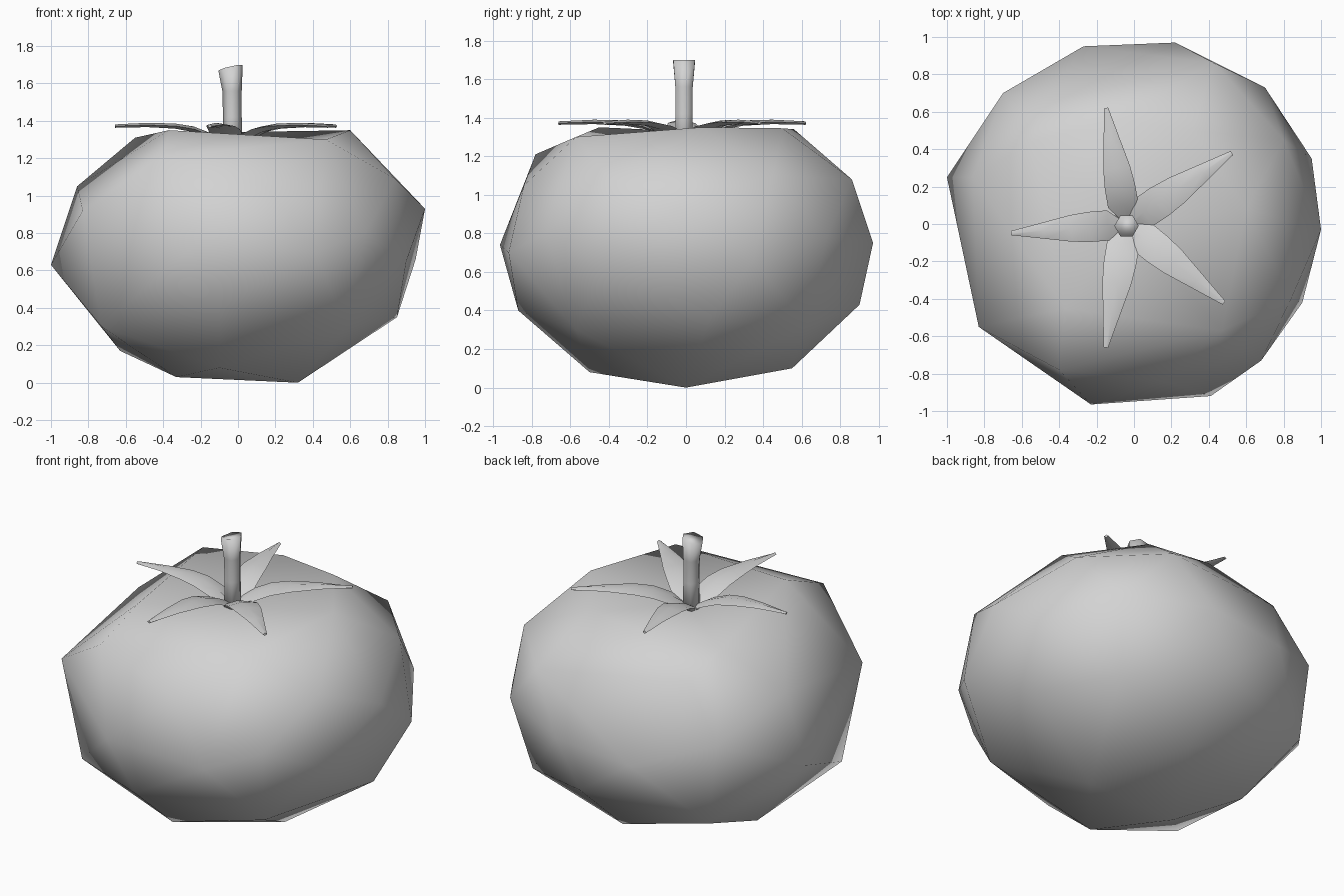
import bpy
import bmesh
from math import cos, sin, pi, radians
from mathutils import Vector, Matrix

default_cube = bpy.data.objects.get("Cube")
if default_cube:
    bpy.data.objects.remove(default_cube, do_unlink=True)


def make_material(name, colour):
    material = bpy.data.materials.new(name)
    material.use_nodes = True
    material.diffuse_color = colour
    shader = material.node_tree.nodes["Principled BSDF"]
    shader.inputs["Base Color"].default_value = colour
    return material


plain_grey = make_material("plain_grey", (0.65, 0.65, 0.65, 1))


def finish(bm, name, smooth_angle):
    """Turn the bmesh into a smooth-shaded object with the shared material."""
    bmesh.ops.recalc_face_normals(bm, faces=bm.faces)
    mesh = bpy.data.meshes.new(name)
    bm.to_mesh(mesh)
    bm.free()
    mesh.materials.append(plain_grey)
    obj = bpy.data.objects.new(name, mesh)
    bpy.context.scene.collection.objects.link(obj)
    bpy.ops.object.select_all(action="DESELECT")
    obj.select_set(True)
    bpy.context.view_layer.objects.active = obj
    bpy.ops.object.shade_smooth_by_angle(angle=radians(smooth_angle))
    return obj


def loft(bm, sections):
    """Skin a closed tube through equal-length rings of points."""
    rings = [[bm.verts.new(point) for point in section] for section in sections]
    for lower, upper in zip(rings, rings[1:]):
        for i in range(len(lower)):
            j = (i + 1) % len(lower)
            bm.faces.new((lower[i], lower[j], upper[j], upper[i]))
    bm.faces.new(rings[0][::-1])
    bm.faces.new(rings[-1])


# Fruit body: a faceted, slightly lopsided hull through five uneven outlines
rim = [(.6, .08, 1.35), (.47, -.57, 1.3), (-.37, -.45, 1.35),
       (-.55, .44, 1.31), (-.08, .56, 1.34), (.31, .5, 1.345)]
shoulder = [(-.86, .25, 1.05), (-.4, -.78, 1.21), (.43, .86, 1.08), (.8, .45, 1.1),
            (.84, -.4, 1.09), (.15, -.84, 1.05), (-.48, .65, 1.17)]
widest = [(-1, .25, .63), (-.7, .7, .84), (-.27, .95, .7), (.22, .97, .75),
          (.7, .73, .78), (.95, .35, .66), (1, -.03, .93), (.9, -.42, .65),
          (.68, -.73, .8), (.41, -.92, .7), (-.23, -.965, .74), (-.83, -.55, .92)]
underside = [(.85, .12, .35), (.1, .9, .43), (-.1, -.87, .4), (.58, -.57, .3),
             (.62, .62, .32), (-.73, -.49, .3), (-.64, .69, .34)]
base = [(.32, 0, 0), (-.33, -.05, .03), (.05, .55, .1), (-.1, -.5, .08), (-.63, .2, .17)]

bm = bmesh.new()
rim_verts = {bm.verts.new(point) for point in rim}
for outline in (shoulder, widest, underside, base):
    for point in outline:
        bm.verts.new(point)
bmesh.ops.convex_hull(bm, input=bm.verts)
loose = [v for v in bm.verts if not v.link_faces]
bmesh.ops.delete(bm, geom=loose, context="VERTS")

# Shallow hollow under the stem
crown = [f for f in bm.faces if rim_verts.issuperset(f.verts)]
crown = bmesh.ops.dissolve_faces(bm, faces=crown)["region"]
hollow = bmesh.ops.poke(bm, faces=crown)["verts"]
for v in hollow:
    v.co = (-.03, 0, 1.25)
finish(bm, "fruit_body", 180)

# Calyx leaves: thin ridged blades rising out of the hollow
stem_centre = Vector((-.04, 0, 0))
leaf_profile = [(.03, .03, 1.265), (.16, .13, 1.315), (.32, .13, 1.355),
                (.48, .115, 1.372), (.72, .07, 1.378), (1, .018, 1.372)]
leaf_directions = [(100, .63), (34, .68), (-39, .67), (-99.5, .67), (184.5, .62)]
leaf_thickness = .018

for number, (angle, length) in enumerate(leaf_directions, 1):
    turn = Matrix.Rotation(radians(angle), 3, "Z")
    sections = []
    for along, half_width, height in leaf_profile:
        x, w = along * length, half_width * length
        t = leaf_thickness * (1 - along / 2)
        diamond = [(x, -w, height), (x, 0, height + t),
                   (x, w, height), (x, 0, height - t)]
        sections.append([turn @ Vector(p) + stem_centre for p in diamond])
    bm = bmesh.new()
    loft(bm, sections)
    finish(bm, f"calyx_leaf_{number}", 50)

# Stem: six-sided, flaring a little towards a cut top with one lowered side
stem_profile = [(-.03, .055, 1.22, 0), (-.03, .05, 1.42, 0),
                (-.032, .052, 1.56, 0), (-.04, .065, 1.698, .45)]
bm = bmesh.new()
sections = []
for x, radius, height, slant in stem_profile:
    ring = []
    for i in range(6):
        dx, dy = radius * cos(i * pi / 3), radius * sin(i * pi / 3)
        ring.append((x + dx, -.01 + dy, height + slant * min(dx, 0)))
    sections.append(ring)
loft(bm, sections)
finish(bm, "stem", 180)
